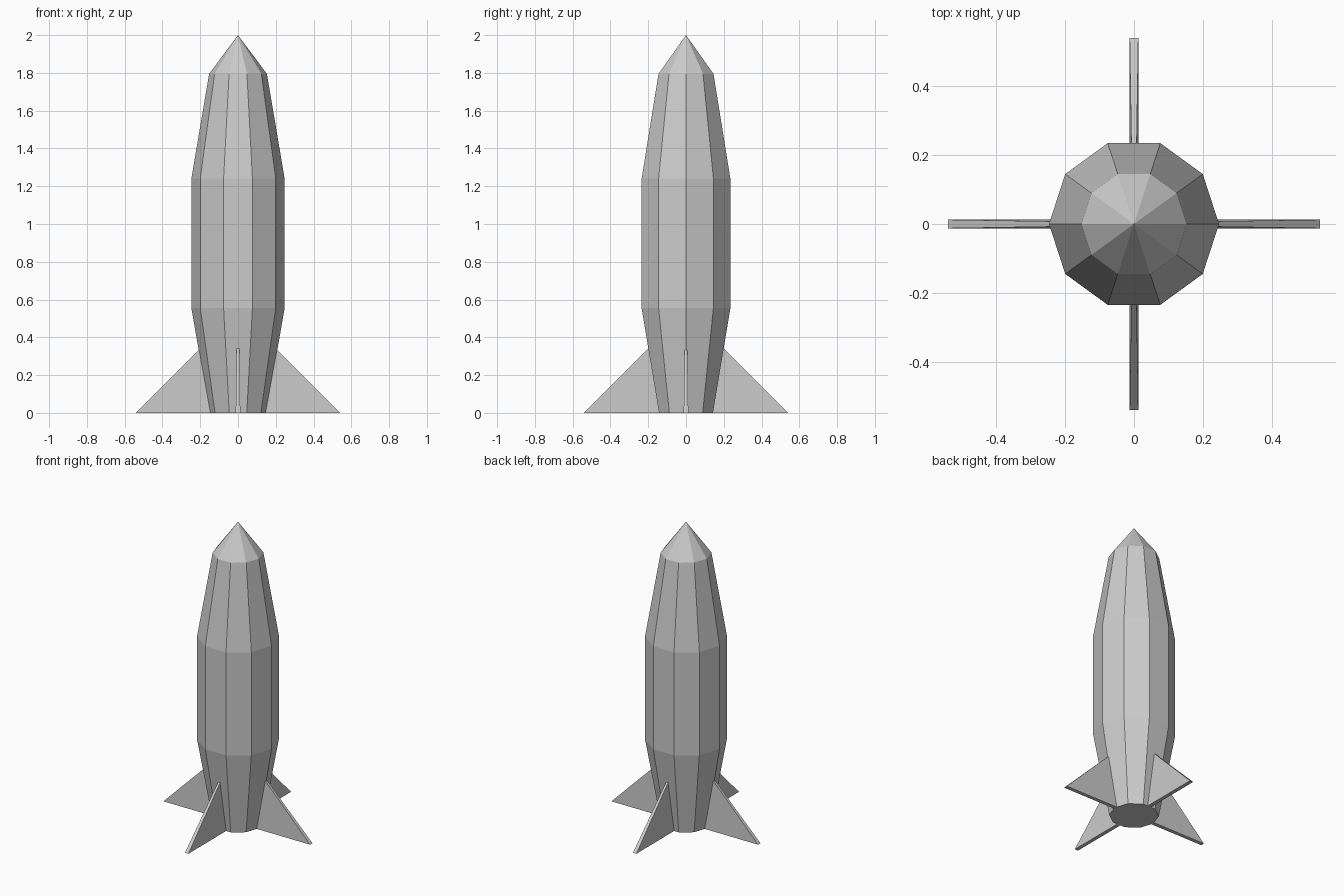
import bpy, bmesh
from math import cos, sin, pi

if "Cube" in bpy.data.objects:
    bpy.data.objects.remove(bpy.data.objects["Cube"])


def make_object(name, bm):
    bmesh.ops.recalc_face_normals(bm, faces=bm.faces)
    mesh = bpy.data.meshes.new(name)
    bm.to_mesh(mesh)
    bm.free()
    obj = bpy.data.objects.new(name, mesh)
    bpy.context.collection.objects.link(obj)
    return obj


# Ten-sided hull: (radius, height) rings closed by a pointed nose
SIDES = 10
bm = bmesh.new()
rings = []
for r, z in [(0.15, 0), (0.247, 0.555), (0.247, 1.24), (0.153, 1.795)]:
    rings.append([bm.verts.new((r * cos(2 * pi * i / SIDES), r * sin(2 * pi * i / SIDES), z))
                  for i in range(SIDES)])
tip = bm.verts.new((0, 0, 2))
bm.faces.new(rings[0])
for i in range(SIDES):
    j = (i + 1) % SIDES
    for low, high in zip(rings, rings[1:]):
        bm.faces.new((low[i], low[j], high[j], high[i]))
    bm.faces.new((rings[-1][i], rings[-1][j], tip))
make_object("hull", bm)


# Four triangular fins, slightly thinner toward the top
def fin(name, angle):
    bm = bmesh.new()
    profile = [(0.14, 0, 0.0125), (0.54, 0, 0.0125), (0.195, 0.345, 0.007)]
    a, b = [[bm.verts.new((x, s * t, z)) for x, z, t in profile] for s in (-1, 1)]
    bm.faces.new(a)
    bm.faces.new(b)
    for i in range(3):
        j = (i + 1) % 3
        bm.faces.new((a[i], a[j], b[j], b[i]))
    make_object(name, bm).rotation_euler.z = angle


for k, side in enumerate(("right", "back", "left", "front")):
    fin(side + "_fin", k * pi / 2)
